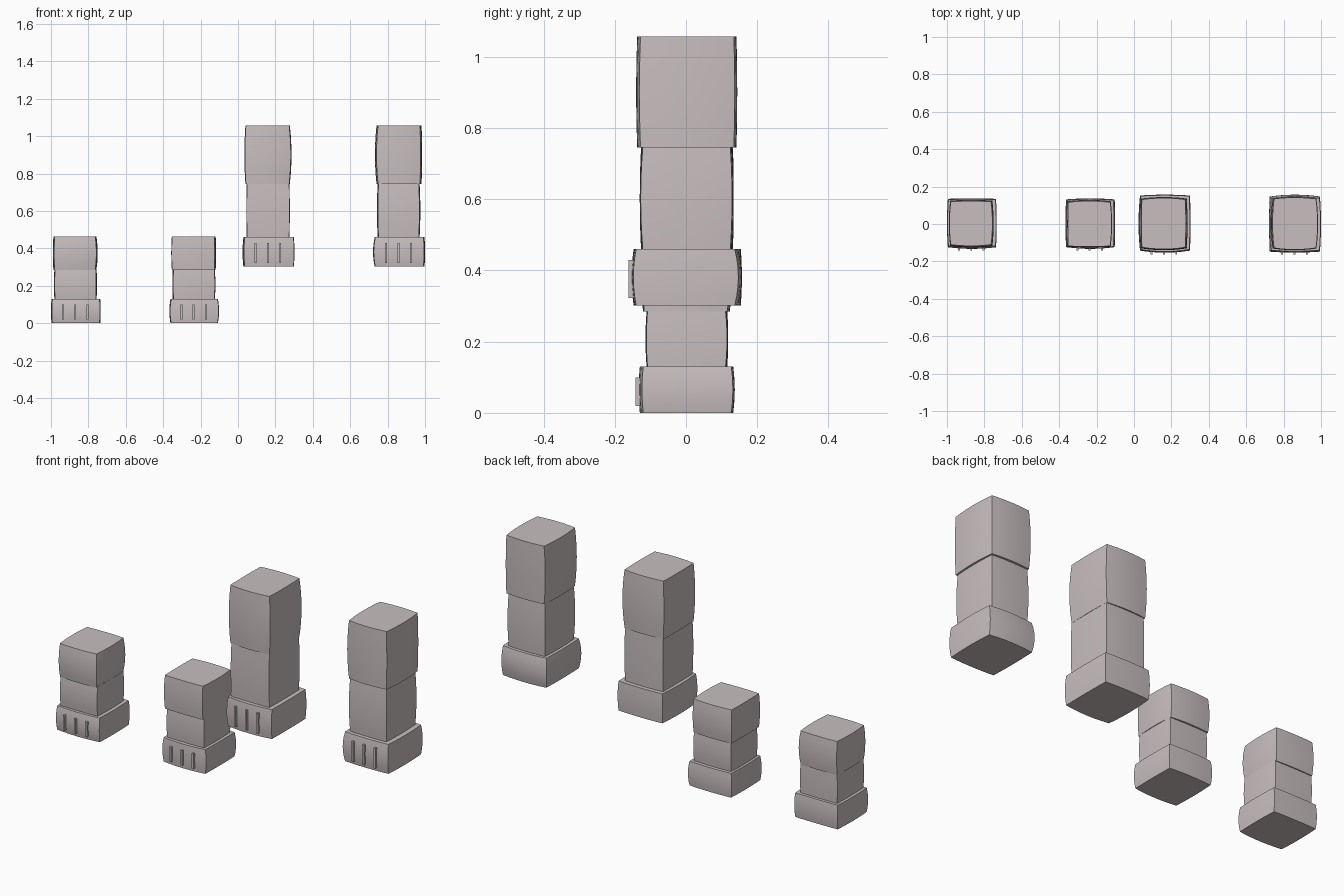
import bpy, bmesh, math, random

random.seed(4)
if "Cube" in bpy.data.objects:
    bpy.data.objects.remove(bpy.data.objects["Cube"])

stone = bpy.data.materials.new("pale pinkish grey")
stone.use_nodes = True
stone.diffuse_color = (0.58, 0.52, 0.52, 1)
stone.node_tree.nodes["Principled BSDF"].inputs["Base Color"].default_value = (0.58, 0.52, 0.52, 1)


def block(name, x, y, hx, hy, z0, z1, bow=0.0, cuts=5):
    """Box whose side faces bow outwards by a slightly different amount each."""
    bm = bmesh.new()
    bmesh.ops.create_cube(bm, size=2)
    if cuts:
        bmesh.ops.subdivide_edges(bm, edges=bm.edges[:], cuts=cuts, use_grid_fill=True)
    # across and upright curvature for each of the four sides
    amount = {(axis, side): (random.uniform(0.2, 1) * bow, random.uniform(0.2, 1) * bow)
              for axis in "xy" for side in (True, False)}
    for v in bm.verts:
        u, d, w = v.co
        ax, bx = amount["x", u > 0]
        ay, by = amount["y", d > 0]
        v.co = (x + hx * u * (1 - ax * d * d - bx * w * w),
                y + hy * d * (1 - ay * u * u - by * w * w),
                (z0 + z1) / 2 + (z1 - z0) / 2 * w)
    mesh = bpy.data.meshes.new(name)
    bm.to_mesh(mesh)
    bm.free()
    mesh.materials.append(stone)
    obj = bpy.data.objects.new(name, mesh)
    bpy.context.collection.objects.link(obj)
    if cuts:
        bpy.ops.object.select_all(action="DESELECT")
        obj.select_set(True)
        bpy.context.view_layer.objects.active = obj
        bpy.ops.object.shade_smooth_by_angle(angle=math.radians(35))
    return obj


def limb(name, end, x, z, heights, foot, middle, upper):
    """Stack a wide end block with claws, a slim middle and an upper block."""
    z1, z2, z3 = (z + h for h in heights)
    block(name + "_" + end, x, 0.002, foot[0], foot[1], z, z1, 0.07)
    block(name + "_lower", x - 0.002, 0.002, middle[0], middle[1], z1 - 0.005, z2 + 0.005, 0.05)
    block(name + "_upper", x - 0.003, 0.002, upper[0], upper[1], z2, z3, 0.07)
    # three upright grooved bars across the front
    for i in (-1, 0, 1):
        block(f"{name}_claw_{i + 2}", x - 0.003 + i * 0.066, -foot[1] + 0.004,
              0.005, 0.011, z + 0.02, z1 - 0.03, cuts=0)


# Short pair standing on the ground
for name, x in (("right_leg", -0.867), ("left_leg", -0.234)):
    limb(name, "foot", x, 0, (0.13, 0.285, 0.465),
         (0.133, 0.135), (0.115, 0.116), (0.12, 0.127))

# Tall pair raised beside them
for name, x in (("right_arm", 0.163), ("left_arm", 0.861)):
    limb(name, "hand", x, 0.302, (0.158, 0.443, 0.755),
         (0.139, 0.155), (0.116, 0.132), (0.126, 0.142))
